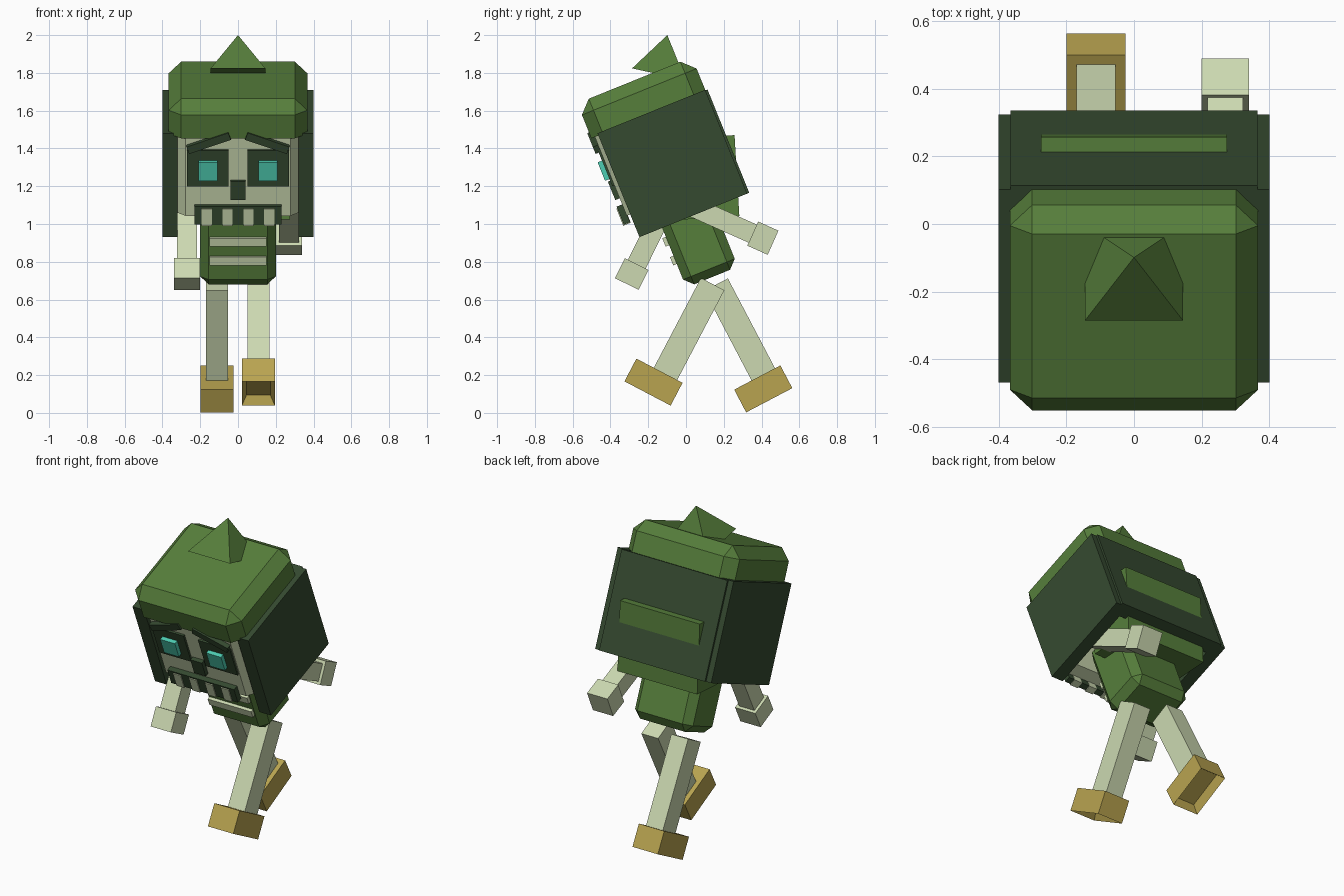
import bpy, bmesh
from math import radians
from mathutils import Matrix, Vector

old = bpy.data.objects.get("Cube")
if old:
    bpy.data.objects.remove(old, do_unlink=True)


def material(name, r, g, b):
    lin = [((c / 255 + 0.055) / 1.055) ** 2.4 for c in (r, g, b)]
    m = bpy.data.materials.new(name)
    m.use_nodes = True
    m.diffuse_color = (*lin, 1)
    m.node_tree.nodes["Principled BSDF"].inputs["Base Color"].default_value = (*lin, 1)
    return m


GREEN = material("leaf green", 86, 126, 59)
DARK = material("dark green", 53, 74, 48)
BONE = material("pale bone", 204, 217, 177)
TAN = material("tan leather", 185, 164, 80)
TEAL = material("teal glow", 78, 205, 178)


def finish(name, bm, mat, matrix):
    bmesh.ops.recalc_face_normals(bm, faces=bm.faces)
    mesh = bpy.data.meshes.new(name)
    bm.to_mesh(mesh)
    bm.free()
    mesh.materials.append(mat)
    ob = bpy.data.objects.new(name, mesh)
    ob.matrix_world = matrix
    bpy.context.collection.objects.link(ob)
    return ob


def cuboid(size, centre=(0, 0, 0)):
    bm = bmesh.new()
    bmesh.ops.create_cube(bm, size=1)
    for v in bm.verts:
        v.co = Vector(a * b + c for a, b, c in zip(v.co, size, centre))
    return bm


def chamfer(bm, amount, rule):
    """Bevel the edges whose midpoint and direction satisfy the rule."""
    edges = []
    for e in bm.edges:
        a, b = (v.co for v in e.verts)
        if rule((a + b) / 2, (a - b).normalized()):
            edges.append(e)
    bmesh.ops.bevel(bm, geom=edges, offset=amount, segments=1,
                    affect='EDGES', profile=0.5)


LEAN = Matrix.Rotation(radians(22), 4, 'X')


def leaning(name, x, y, z, mat, amount=0, rule=None):
    """Box given by its ranges in the frame of the leaning head and trunk."""
    ranges = (x, y, z)
    bm = cuboid([b - a for a, b in ranges], [(a + b) / 2 for a, b in ranges])
    if rule:
        chamfer(bm, amount, rule)
    return finish(name, bm, mat, LEAN)


def posed(name, size, centre, angle, mat, slide=(0, 0, 0)):
    """Box pitched about x at a point, optionally shifted in its own frame."""
    m = Matrix.Translation(centre) @ Matrix.Rotation(radians(angle), 4, 'X')
    return finish(name, cuboid(size, slide), mat, m)


# Helmet crown, cheek panels and back plate
leaning("helmet_crown", (-0.367, 0.367), (0.08, 0.735), (1.535, 1.735), GREEN,
        0.066, lambda mid, d: mid.z > 1.6)
leaning("helmet_back", (-0.365, 0.365), (0.66, 0.747), (0.955, 1.545), DARK)

# Face mask with chamfered sides
leaning("face_mask", (-0.322, 0.322), (0.1, 0.18), (1.085, 1.54), BONE, 0.045,
        lambda mid, d: abs(d.z) > 0.9 and mid.y < 0.12)

for side, s in (("left", 1), ("right", -1)):
    def span(a, b):
        return sorted((s * a, s * b))
    leaning(side + "_helmet_panel", span(0.32, 0.4), (0.12, 0.735), (0.955, 1.548), DARK)
    leaning(side + "_eye_socket", span(0.05, 0.27), (0.088, 0.12), (1.258, 1.463), DARK)
    leaning(side + "_eye", span(0.108, 0.21), (0.063, 0.1), (1.3, 1.405), TEAL)
    # Brow slopes down towards the outside
    brow = cuboid((0.235, 0.04, 0.042))
    finish(side + "_brow", brow, DARK,
           LEAN @ Matrix.Translation((s * 0.155, 0.09, 1.51))
           @ Matrix.Rotation(radians(s * 20), 4, 'Y'))

leaning("nose", (-0.04, 0.04), (0.075, 0.12), (1.185, 1.29), DARK)

# Jaw bar and teeth
leaning("jaw_bar", (-0.23, 0.23), (0.068, 0.104), (1.047, 1.15), DARK)
for i in range(4):
    x = (i - 1.5) * 0.11
    leaning(f"tooth_{i + 1}", (x - 0.027, x + 0.027), (0.063, 0.106),
            (1.043, 1.14), BONE)

# Crown spike: a four sided pyramid
bm = bmesh.new()
h = 0.145
base = [bm.verts.new((x, y, 0)) for x, y in ((-h, -h), (h, -h), (h, h), (-h, h))]
tip = bm.verts.new((0, 0, 0.212))
bm.faces.new(base)
for i in range(4):
    bm.faces.new((base[i], base[(i + 1) % 4], tip))
finish("crown_spike", bm, GREEN, Matrix.Translation((0, -0.144, 1.793))
       @ Matrix.Rotation(radians(-12.3), 4, 'X'))

# Trunk with chamfered lower end, chest block and ribs
leaning("trunk", (-0.2, 0.2), (0.25, 0.545), (0.615, 1.08), GREEN, 0.045,
        lambda mid, d: mid.z < 0.9)
posed("chest", (0.55, 0.3, 0.43), (0, 0.12, 1.247), 3.4, GREEN)
for i, z in enumerate((0.749, 0.857)):
    leaning(f"rib_{i + 1}", (-0.15, 0.15), (0.23, 0.27), (z, z + 0.047), BONE)

# Arms: each hand sits at a point and the arm rises along its own axis
for side, x, y, z, angle in (("left", 0.27, 0.407, 0.925, 66),
                             ("right", -0.27, -0.287, 0.735, -26.5)):
    posed(side + "_hand", (0.14, 0.14, 0.118), (x, y, z), angle, BONE)
    posed(side + "_arm", (0.105, 0.105, 0.4), (x, y, z), angle, BONE, (0, 0, 0.24))

# Legs and shoes, the shoes hollowed from below
for side, x, y, z, angle in (("left", 0.108, -0.172, 0.163, -27.7),
                             ("right", -0.112, 0.409, 0.127, 27.7)):
    rearward = 0.036
    posed(side + "_leg", (0.116, 0.14, 0.57), (x, y, z), angle, BONE,
          (0, rearward, 0.32))
    shoe = cuboid((0.175, 0.276, 0.136))
    shoe.faces.ensure_lookup_table()
    sole = min(shoe.faces, key=lambda f: f.calc_center_median().z)
    bmesh.ops.inset_region(shoe, faces=[sole], thickness=0.035)
    for v in sole.verts:
        v.co.z += 0.05
    finish(side + "_shoe", shoe, TAN, Matrix.Translation((x, y, z))
           @ Matrix.Rotation(radians(angle), 4, 'X'))
